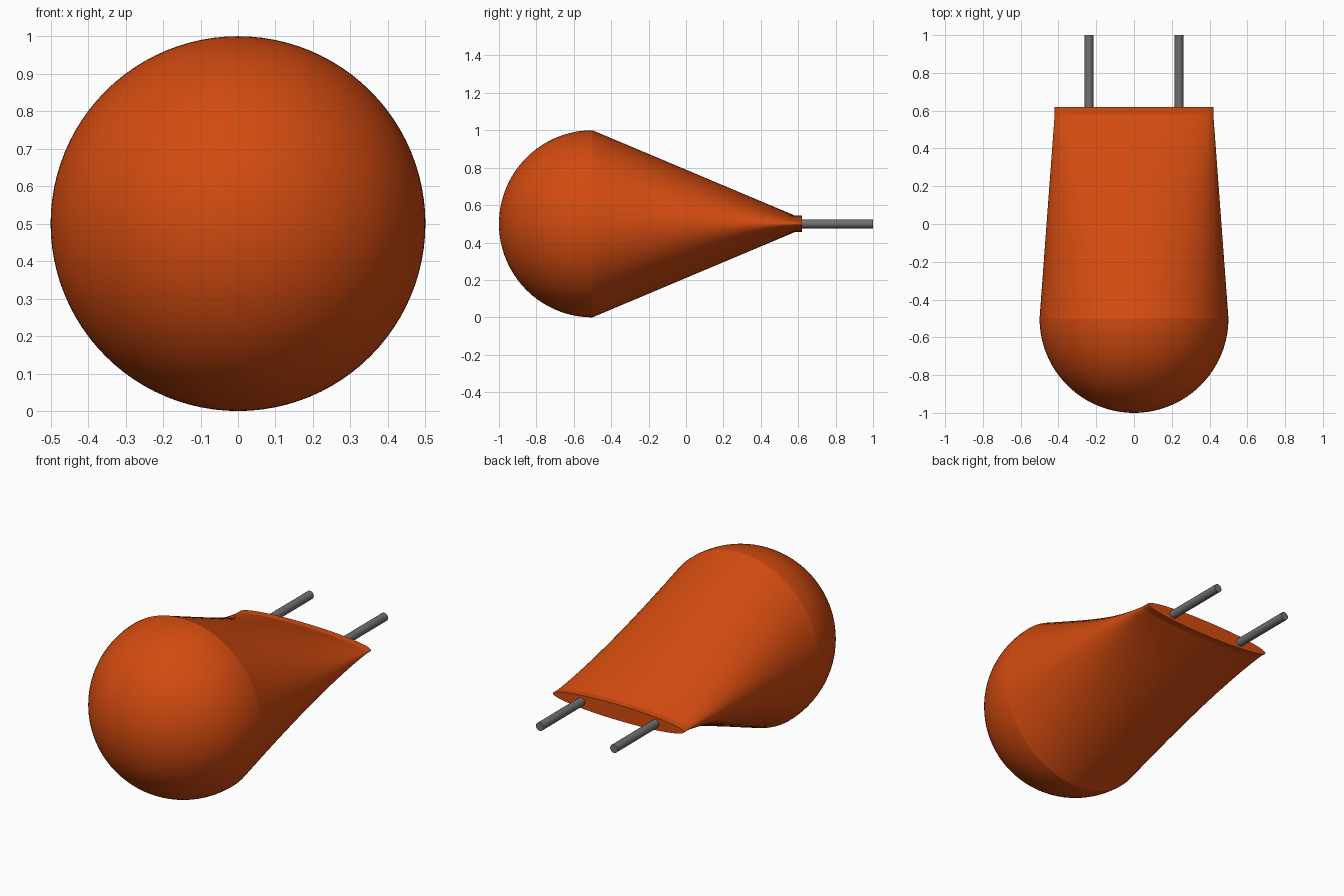
import bpy
import math

cube = bpy.data.objects.get("Cube")
if cube:
    bpy.data.objects.remove(cube, do_unlink=True)

SEGMENTS = 96
CENTRE_Z = 0.5


def make_material(name, colour):
    mat = bpy.data.materials.new(name)
    mat.use_nodes = True
    mat.diffuse_color = colour
    mat.node_tree.nodes["Principled BSDF"].inputs["Base Color"].default_value = colour
    return mat


def loft(name, sections, mat, segments=SEGMENTS, x=0, cap_start=False, cap_end=False):
    """Skin elliptical sections (y, half width, half height) along y."""
    verts, faces = [], []
    for y, w, h in sections:
        for i in range(segments):
            a = math.tau * i / segments
            verts.append((x + w * math.cos(a), y, CENTRE_Z + h * math.sin(a)))
    for r in range(len(sections) - 1):
        for i in range(segments):
            a, b = r * segments + i, r * segments + (i + 1) % segments
            faces.append((a, b, b + segments, a + segments))
    if cap_start:
        faces.append(tuple(range(segments))[::-1])
    if cap_end:
        faces.append(tuple(range(len(verts) - segments, len(verts))))
    mesh = bpy.data.meshes.new(name)
    mesh.from_pydata(verts, [], faces)
    # Every ring runs counter-clockwise seen from the front, so turn faces outward
    mesh.flip_normals()
    mesh.materials.append(mat)
    for p in mesh.polygons:
        p.use_smooth = len(p.vertices) == 4
    obj = bpy.data.objects.new(name, mesh)
    bpy.context.collection.objects.link(obj)
    return obj


orange = make_material("burnt orange", (0.65, 0.07, 0.005, 1))
grey = make_material("metal grey", (0.16, 0.16, 0.16, 1))

# Rounded front dome
dome = []
for k in range(33):
    t = math.pi / 2 * k / 32
    r = max(0.5 * math.sin(t), 0.0005)
    dome.append((-0.5 - 0.5 * math.cos(t), r, r))
loft("front_dome", dome, orange, cap_start=True)

# Body flattening from a circle to a thin ellipse
body = []
for k in range(17):
    t = k / 16
    body.append((-0.5 + 1.08 * t, 0.5 - 0.08 * t, 0.5 - 0.455 * t))
loft("tapered_body", body, orange)

# Thin straight lip with a flat back face
loft("back_lip", [(0.58, 0.42, 0.045), (0.62, 0.42, 0.045)], orange, cap_end=True)

# Two round pins
for side, x in (("left", 0.238), ("right", -0.238)):
    loft(side + "_pin", [(0.6, 0.024, 0.024), (1.0, 0.024, 0.024)], grey,
         segments=24, x=x, cap_start=True, cap_end=True)
